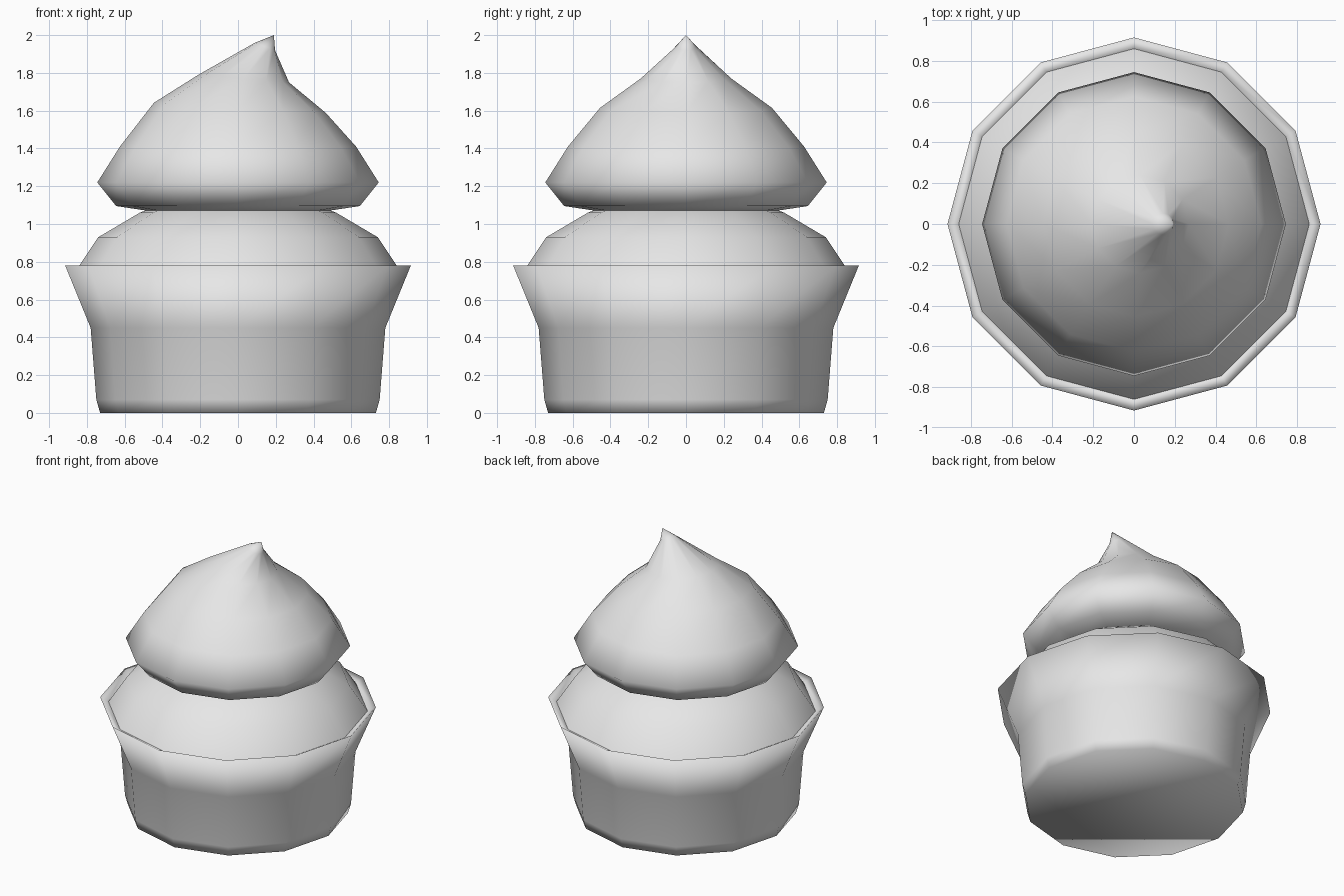
import bpy
import bmesh
from math import cos, sin, tau

SIDES = 12

cube = bpy.data.objects.get("Cube")
if cube:
    bpy.data.objects.remove(cube)

grey = bpy.data.materials.new("light grey")
grey.use_nodes = True
grey.diffuse_color = (0.8, 0.8, 0.8, 1)
grey.node_tree.nodes["Principled BSDF"].inputs["Base Color"].default_value = (0.8, 0.8, 0.8, 1)


def lathe(name, rings, cap_bottom=False, tip=None):
    """Skin rings given as (radius, height, x shift, tilt), bottom to top."""
    bm = bmesh.new()
    loops = []
    for radius, height, shift, tilt in rings:
        loop = []
        for i in range(SIDES):
            a = tau * i / SIDES
            loop.append(bm.verts.new((shift + radius * cos(a), radius * sin(a),
                                      height - tilt * cos(a))))
        loops.append(loop)
    for low, high in zip(loops, loops[1:]):
        for i in range(SIDES):
            j = (i + 1) % SIDES
            bm.faces.new((low[i], low[j], high[j], high[i]))
    if cap_bottom:
        bm.faces.new(loops[0][::-1])
    if tip:
        top = bm.verts.new(tip)
        for i in range(SIDES):
            bm.faces.new((loops[-1][i], loops[-1][(i + 1) % SIDES], top))
    for face in bm.faces:
        face.smooth = True
    mesh = bpy.data.meshes.new(name)
    bm.to_mesh(mesh)
    bm.free()
    mesh.materials.append(grey)
    obj = bpy.data.objects.new(name, mesh)
    bpy.context.collection.objects.link(obj)
    return obj


def straight(*profile):
    return [(r, z, 0, 0) for r, z in profile]


# Flared cup with a shallow inner lip
lathe("cup", straight((0.73, 0), (0.75, 0.07), (0.78, 0.45), (0.915, 0.78),
                      (0.86, 0.75)), cap_bottom=True)

# Lower layer of cream, tucked into the lip
lathe("lower_cream", straight((0.86, 0.75), (0.74, 0.93), (0.52, 1.06), (0.48, 1.075)))

# Upper swirl, leaning to a bent tip
swirl = straight((0.48, 1.07), (0.645, 1.095), (0.745, 1.22), (0.625, 1.41))
swirl += [(0.455, 1.615, 0.01, 0.027), (0.24, 1.77, 0.03, 0.02), (0.053, 1.94, 0.143, 0.02)]
lathe("upper_cream", swirl, tip=(0.19, 0, 2))
